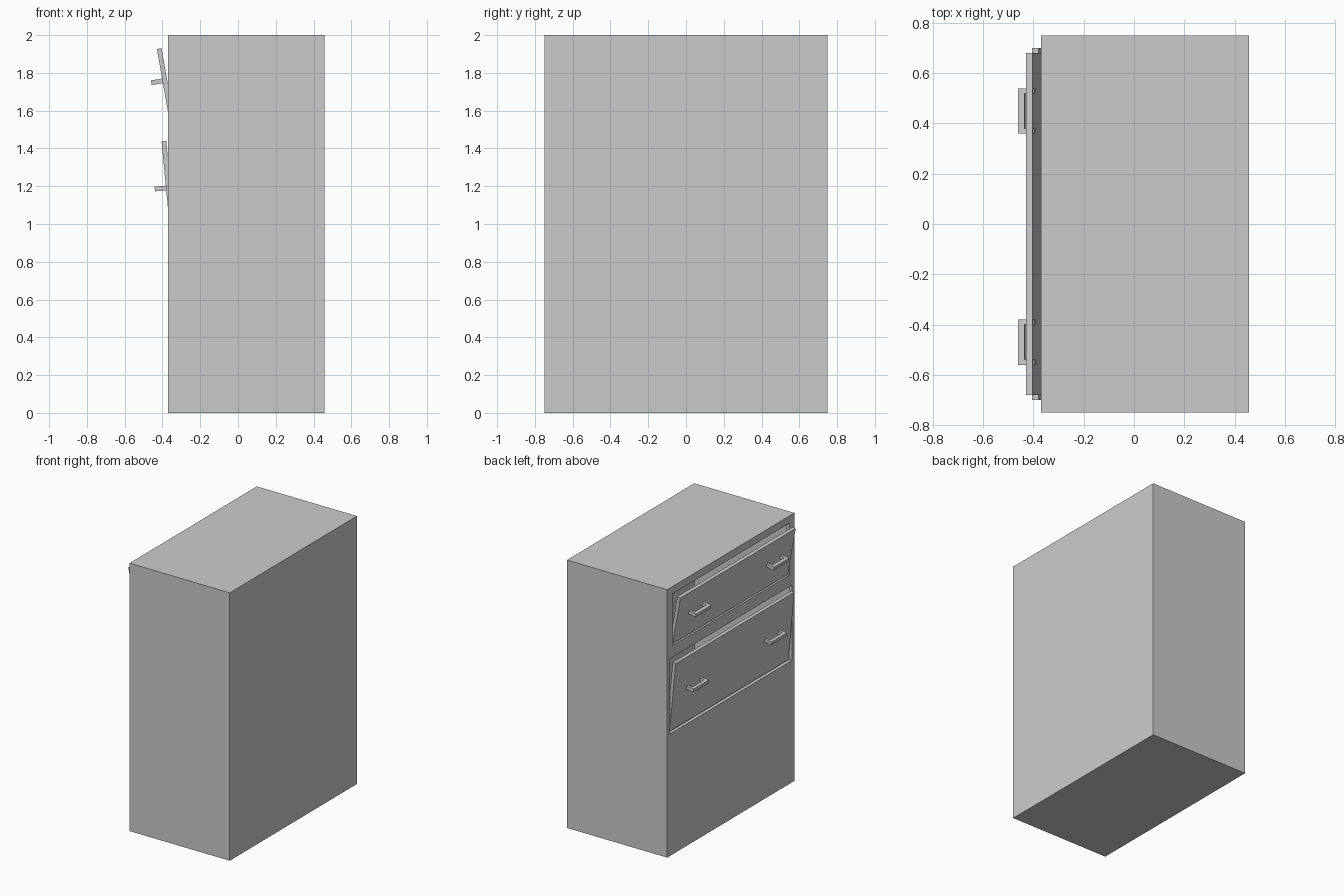
import bpy, bmesh, math

if "Cube" in bpy.data.objects:
    bpy.data.objects.remove(bpy.data.objects["Cube"])

FRONT, BACK = -0.37, 0.457   # the drawer side faces -x
LIP = 0.025
# opening half width, z bottom, z top
OPENINGS = [(0.69, 1.558, 1.945), (0.72, 0.91, 1.472)]


def finish(bm, name, fix_normals=True):
    if fix_normals:
        bmesh.ops.recalc_face_normals(bm, faces=bm.faces[:])
    me = bpy.data.meshes.new(name)
    bm.to_mesh(me)
    bm.free()
    ob = bpy.data.objects.new(name, me)
    bpy.context.collection.objects.link(ob)
    return ob


def extrude_rim(bm, edges, dx):
    res = bmesh.ops.extrude_edge_only(bm, edges=edges)["geom"]
    for v in res:
        if isinstance(v, bmesh.types.BMVert):
            v.co.x += dx
    return [e for e in res if isinstance(e, bmesh.types.BMEdge)]


# cabinet: front grid with two openings, lips turned in, shell extruded back
bm = bmesh.new()
ys = [-0.75, -0.72, -0.69, 0.69, 0.72, 0.75]
zs = [0, 0.91, 1.472, 1.558, 1.945, 2]
grid = [[bm.verts.new((FRONT, y, z)) for y in ys] for z in zs]
for i in range(len(zs) - 1):
    for j in range(len(ys) - 1):
        cy, cz = (ys[j] + ys[j + 1]) / 2, (zs[i] + zs[i + 1]) / 2
        if not any(abs(cy) < w and a < cz < b for w, a, b in OPENINGS):
            bm.faces.new((grid[i][j], grid[i + 1][j], grid[i + 1][j + 1], grid[i][j + 1]))


def on_outline(e):
    a, b = (v.co for v in e.verts)
    return (abs(a.y + b.y) > 1.49) or (a.z + b.z < 0.001) or (a.z + b.z > 3.99)


border = [e for e in bm.edges if e.is_boundary]
outer = [e for e in border if on_outline(e)]
inner = [e for e in border if not on_outline(e)]
extrude_rim(bm, inner, LIP)
back_edges = [e for e in extrude_rim(bm, outer, BACK - FRONT)
              if all(abs(v.co.x - BACK) < 1e-5 for v in e.verts)]
bmesh.ops.contextual_create(bm, geom=back_edges)
finish(bm, "cabinet")


# drawer front: flat sheet with a folded rim, open at the back
def drawer_front(name, half, height):
    bm = bmesh.new()
    vs = [bm.verts.new((0, y, z)) for y, z in
          ((-half, 0), (-half, height), (half, height), (half, 0))]
    bm.faces.new(vs)
    extrude_rim(bm, bm.edges[:], LIP)
    return finish(bm, name)


# handle: U-shaped profile extruded to its height
def handle(name):
    bm = bmesh.new()
    profile = [(0.006, -0.09), (-0.06, -0.09), (-0.06, 0.09), (0.006, 0.09),
               (0.006, 0.07), (-0.035, 0.07), (-0.035, -0.07), (0.006, -0.07)]
    f = bm.faces.new([bm.verts.new((x, y, -0.0125)) for x, y in profile])
    res = bmesh.ops.extrude_face_region(bm, geom=[f])["geom"]
    bmesh.ops.translate(bm, vec=(0, 0, 0.025),
                        verts=[v for v in res if isinstance(v, bmesh.types.BMVert)])
    return finish(bm, name)


# two tilted drawers with a pair of handles each
for label, half, height, x, z, tilt, hz in (
        ("upper", 0.68, 0.365, -0.366, 1.567, 10, 0.194),
        ("lower", 0.70, 0.52, -0.355, 0.92, 5.5, 0.272)):
    panel = drawer_front(label + "_drawer_front", half, height)
    panel.location = (x, 0, z)
    panel.rotation_euler.y = -math.radians(tilt)
    for side, y in (("left", 0.45), ("right", -0.47)):
        h = handle(f"{label}_{side}_handle")
        h.parent = panel
        h.location = (0, y, hz)
